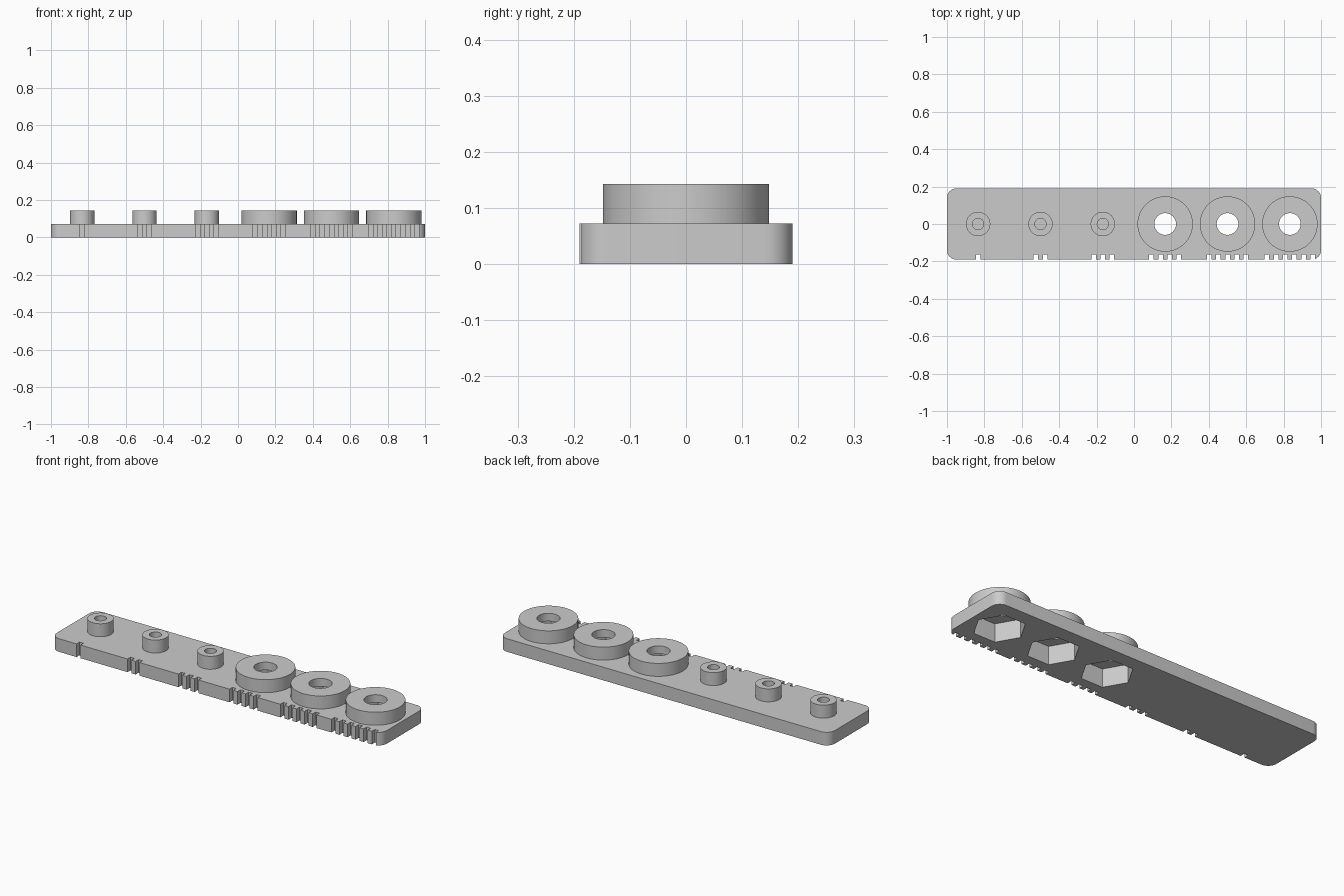
import bpy
import bmesh
from math import cos, sin, pi

PLATE_H, TOP = 0.072, 0.143
HALF_Y, CORNER = 0.19, 0.05
POCKET_R, POCKET_TOP = 0.13, 0.1
NOTCH_W, NOTCH_D, PITCH = 0.024, 0.026, 0.049
STATIONS = [-1 + (i + 0.5) / 3 for i in range(6)]

old = bpy.data.objects.get("Cube")
if old:
    bpy.data.objects.remove(old, do_unlink=True)

grey = bpy.data.materials.new("light grey")
grey.use_nodes = True
grey.diffuse_color = (0.6, 0.6, 0.6, 1)
grey.node_tree.nodes["Principled BSDF"].inputs["Base Color"].default_value = (0.6, 0.6, 0.6, 1)


def ring(x, y, r, n, start=0.0, sweep=2 * pi, closed=True):
    steps = n if closed else n - 1
    return [(x + r * cos(start + sweep * i / steps),
             y + r * sin(start + sweep * i / steps)) for i in range(n)]


def prism(name, outline, z0, z1):
    """Extrude a counter-clockwise outline from z0 to z1."""
    bm = bmesh.new()
    face = bm.faces.new([bm.verts.new((x, y, z0)) for x, y in outline])
    new = bmesh.ops.extrude_face_region(bm, geom=[face], use_keep_orig=True)
    bmesh.ops.translate(bm, vec=(0, 0, z1 - z0),
                        verts=[v for v in new["geom"] if isinstance(v, bmesh.types.BMVert)])
    bmesh.ops.recalc_face_normals(bm, faces=bm.faces)
    mesh = bpy.data.meshes.new(name)
    bm.to_mesh(mesh)
    bm.free()
    mesh.materials.append(grey)
    obj = bpy.data.objects.new(name, mesh)
    bpy.context.collection.objects.link(obj)
    return obj


def cut(obj, cutters):
    """Subtract the cutters and bake the result."""
    for c in cutters:
        c.hide_render = True
        mod = obj.modifiers.new("cut", "BOOLEAN")
        mod.operation, mod.solver, mod.object = "DIFFERENCE", "EXACT", c
    graph = bpy.context.evaluated_depsgraph_get()
    baked = bpy.data.meshes.new_from_object(obj.evaluated_get(graph))
    obj.modifiers.clear()
    obj.data = baked


# Plate with rounded corners
outline = []
for i, (sx, sy) in enumerate([(1, 1), (-1, 1), (-1, -1), (1, -1)]):
    outline += ring(sx * (1 - CORNER), sy * (HALF_Y - CORNER), CORNER, 9,
                    i * pi / 2, pi / 2, closed=False)
plate = prism("base_plate", outline, 0, PLATE_H)

# Counting notches along the front edge, one more at each station
plate_cutters = []
for i, x in enumerate(STATIONS):
    for k in range(i + 1):
        cx = x + (k - i / 2) * PITCH
        a, b = cx - NOTCH_W / 2, cx + NOTCH_W / 2
        y0, y1 = -HALF_Y - 0.05, -HALF_Y + NOTCH_D
        plate_cutters.append(prism("notch_cutter", [(a, y0), (b, y0), (b, y1), (a, y1)],
                                   -0.05, PLATE_H + 0.05))

# Bosses: three small drilled pegs, three large rings with hexagonal pockets below
parts, boss_cutters = [plate], []
for i, x in enumerate(STATIONS):
    large = i > 2
    boss_r, hole_r = (0.148, 0.058) if large else (0.065, 0.03)
    boss = prism(f"{'large' if large else 'small'}_boss_{i % 3 + 1}",
                 ring(x, 0, boss_r, 64), PLATE_H, TOP)
    cutters = [prism("hole_cutter", ring(x, 0, hole_r, 48), PLATE_H - 0.05, TOP + 0.05)]
    if large:
        pocket = prism("pocket_cutter", ring(x, 0, POCKET_R, 6), -0.05, POCKET_TOP)
        cutters.append(pocket)
        plate_cutters.append(pocket)
    cut(boss, cutters)
    parts.append(boss)
    boss_cutters += cutters
cut(plate, plate_cutters)

for c in set(plate_cutters + boss_cutters):
    bpy.data.objects.remove(c, do_unlink=True)

# Smooth round walls, sharp rims
bpy.ops.object.select_all(action="DESELECT")
for p in parts:
    p.select_set(True)
bpy.context.view_layer.objects.active = plate
bpy.ops.object.shade_smooth_by_angle(angle=pi / 6)
